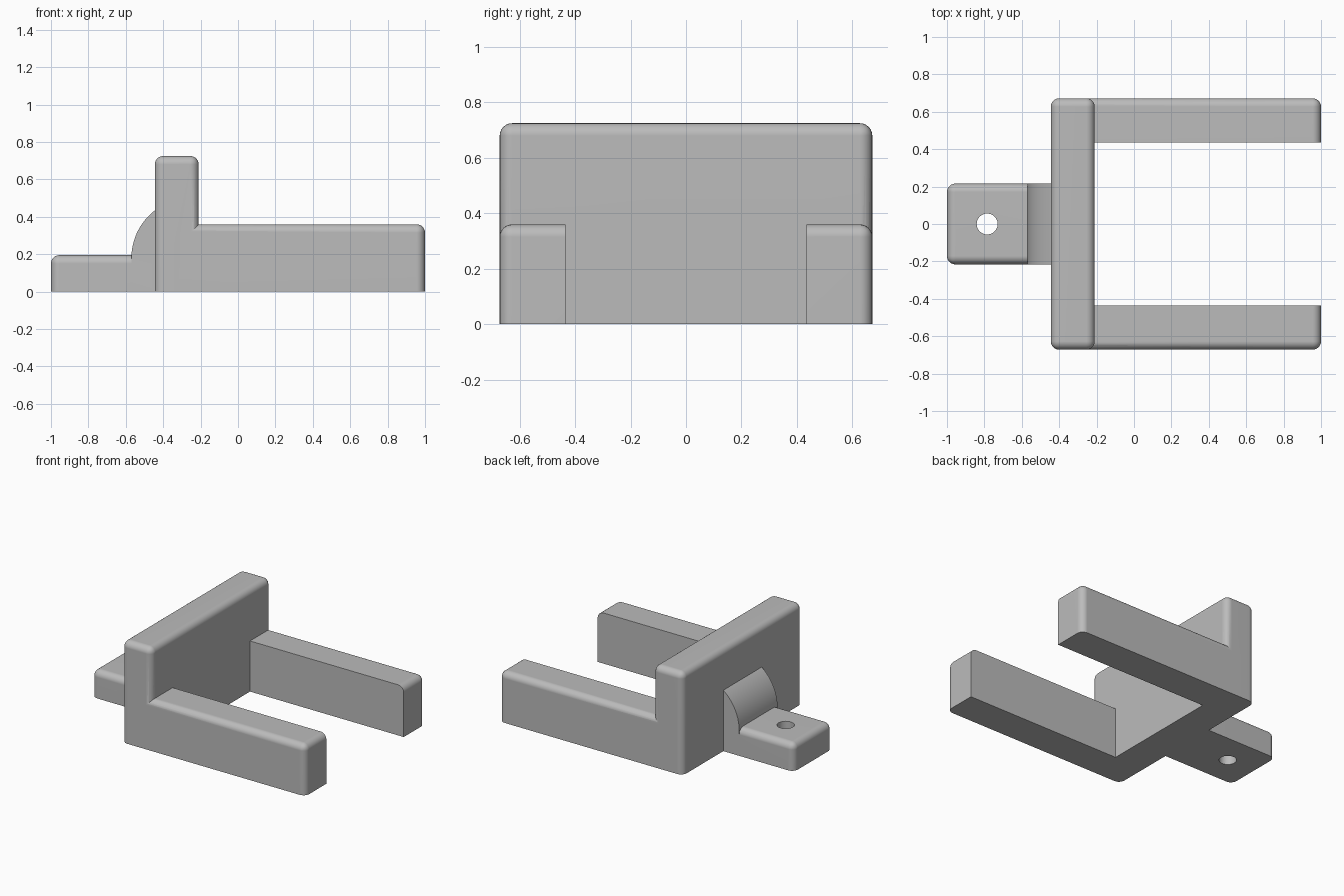
import bpy, bmesh, math
from mathutils import Vector

cube = bpy.data.objects.get("Cube")
if cube:
    bpy.data.objects.remove(cube, do_unlink=True)

HALF_W, WALL_BACK, WALL_FRONT = 0.672, -0.445, -0.21
TAB_W, TAB_TOP = 0.216, 0.195
RADIUS = 0.045
AXES = {"+x": (1, 0, 0), "-x": (-1, 0, 0), "+y": (0, 1, 0),
        "-y": (0, -1, 0), "+z": (0, 0, 1)}

grey = bpy.data.materials.new("plain_grey")
grey.use_nodes = True
colour = (0.5, 0.5, 0.5, 1)
grey.diffuse_color = colour
grey.node_tree.nodes["Principled BSDF"].inputs["Base Color"].default_value = colour


def make_object(name, bm):
    bmesh.ops.recalc_face_normals(bm, faces=bm.faces)
    mesh = bpy.data.meshes.new(name)
    bm.to_mesh(mesh)
    bm.free()
    mesh.materials.append(grey)
    obj = bpy.data.objects.new(name, mesh)
    bpy.context.collection.objects.link(obj)
    return obj


def rounded_box(name, low, high, sides):
    """Box whose edges are rounded wherever two of the listed sides meet."""
    bm = bmesh.new()
    bmesh.ops.create_cube(bm, size=1)
    low, high = Vector(low), Vector(high)
    for v in bm.verts:
        v.co = (low + high) / 2 + v.co * (high - low)
    bm.normal_update()
    normals = [Vector(AXES[s]) for s in sides]

    def listed(face):
        return any(face.normal.dot(n) > 0.9 for n in normals)

    edges = [e for e in bm.edges if all(listed(f) for f in e.link_faces)]
    bmesh.ops.bevel(bm, geom=edges, offset=RADIUS, segments=6,
                    profile=0.5, affect='EDGES')
    return make_object(name, bm)


def extruded_profile(name, points, half_width):
    """Side profile in x and z, extruded evenly along y."""
    bm = bmesh.new()
    face = bm.faces.new([bm.verts.new((x, -half_width, z)) for x, z in points])
    new = bmesh.ops.extrude_face_region(bm, geom=[face])["geom"]
    bmesh.ops.translate(bm, vec=(0, 2 * half_width, 0),
                        verts=[g for g in new if isinstance(g, bmesh.types.BMVert)])
    return make_object(name, bm)


def combine(target, other, operation):
    mod = target.modifiers.new(operation.lower(), 'BOOLEAN')
    mod.operation, mod.solver, mod.object = operation, 'EXACT', other
    bpy.context.view_layer.objects.active = target
    bpy.ops.object.modifier_apply(modifier=mod.name)
    bpy.data.objects.remove(other, do_unlink=True)


# Upright wall
frame = rounded_box("bracket_frame", (WALL_BACK, -HALF_W, 0),
                    (WALL_FRONT, HALF_W, 0.725), ["+x", "-x", "+y", "-y", "+z"])

# Two side arms, rounded only on the outside
for side, outer in ((1, "+y"), (-1, "-y")):
    y0, y1 = sorted((side * 0.435, side * HALF_W))
    arm = rounded_box("side_arm", (-0.33, y0, 0), (1, y1, 0.36), ["+x", "+z", outer])
    combine(frame, arm, 'UNION')

# Mounting tab
tab = rounded_box("mounting_tab", (-1, -TAB_W, 0), (-0.35, TAB_W, TAB_TOP),
                  ["-x", "+y", "-y", "+z"])
combine(frame, tab, 'UNION')

# Curved brace between tab and wall
R, CX, CZ = 0.32, -0.25, 0.18
arc = [(CX - R * math.cos(a), CZ + R * math.sin(a))
       for a in (math.radians(5 * i) for i in range(14))]
brace = extruded_profile("curved_brace",
                         [(-0.35, 0), (CX - R, 0)] + arc + [(-0.35, arc[-1][1])], TAB_W)
combine(frame, brace, 'UNION')

# Screw hole through the tab
bm = bmesh.new()
bmesh.ops.create_cone(bm, cap_ends=True, segments=40, radius1=0.056, radius2=0.056, depth=1)
bmesh.ops.translate(bm, vec=(-0.785, 0, 0), verts=bm.verts)
combine(frame, make_object("screw_hole", bm), 'DIFFERENCE')

# Smooth rounded edges, flat main faces
bpy.ops.object.select_all(action='DESELECT')
frame.select_set(True)
bpy.context.view_layer.objects.active = frame
bpy.ops.object.shade_smooth_by_angle(angle=math.radians(30))
weighted = frame.modifiers.new("weighted_normals", 'WEIGHTED_NORMAL')
weighted.keep_sharp = True
